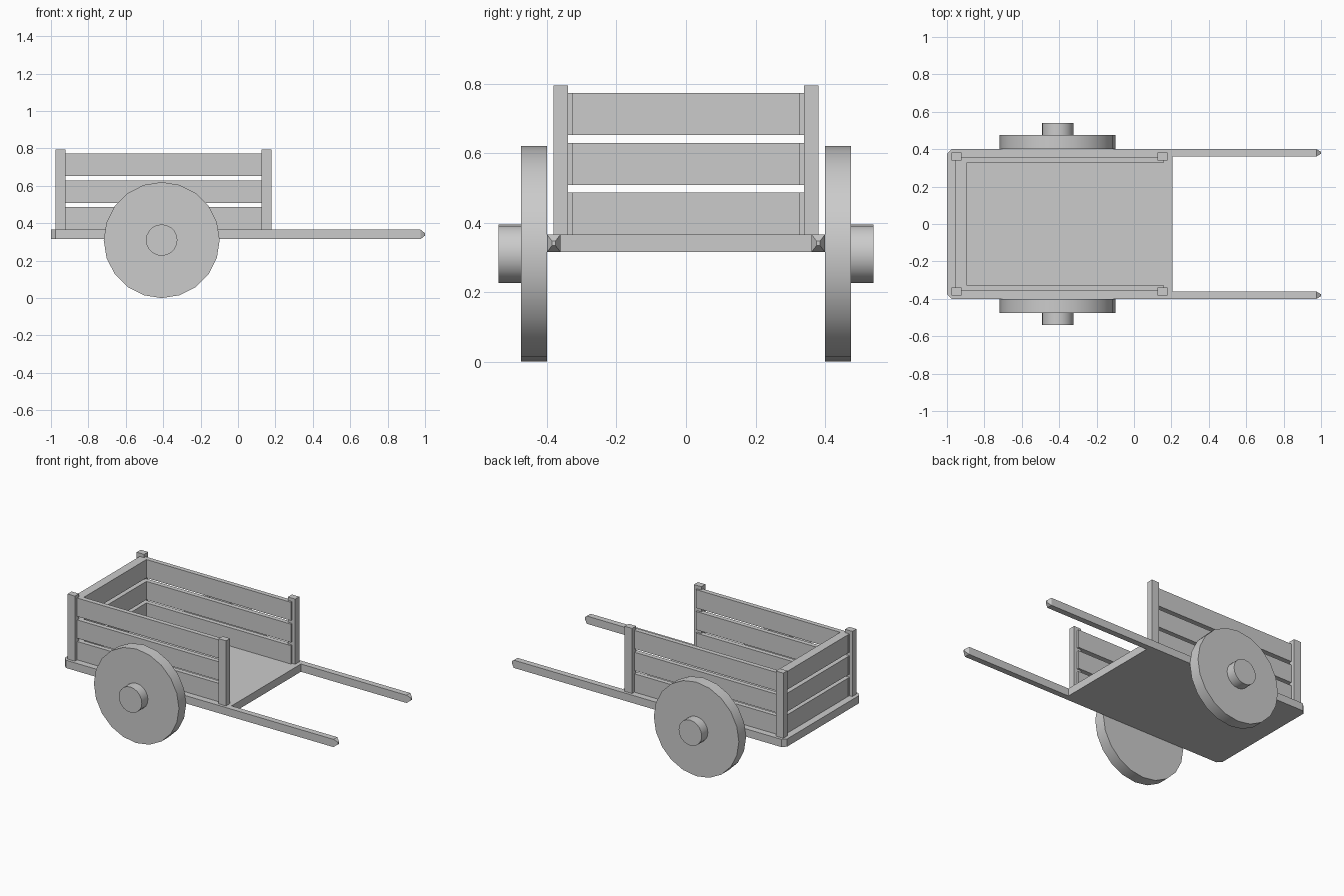
import bpy, bmesh, math
from mathutils import Vector, Matrix

if "Cube" in bpy.data.objects:
    bpy.data.objects.remove(bpy.data.objects["Cube"])


def finish(bm, name):
    bmesh.ops.recalc_face_normals(bm, faces=bm.faces)
    mesh = bpy.data.meshes.new(name)
    bm.to_mesh(mesh)
    bm.free()
    ob = bpy.data.objects.new(name, mesh)
    bpy.context.collection.objects.link(ob)
    return ob


def box(name, x, y, z):
    bm = bmesh.new()
    lo, hi = Vector((x[0], y[0], z[0])), Vector((x[1], y[1], z[1]))
    size = hi - lo
    mat = Matrix.Translation((lo + hi) / 2) @ Matrix.Diagonal((*size, 1))
    bmesh.ops.create_cube(bm, size=1, matrix=mat)
    return finish(bm, name)


def disc(name, radius, y0, y1, sides=20):
    bm = bmesh.new()
    mat = Matrix.Translation((-0.408, (y0 + y1) / 2, 0.31)) @ Matrix.Rotation(math.pi / 2, 4, 'X')
    bmesh.ops.create_cone(bm, cap_ends=True, segments=sides, radius1=radius,
                          radius2=radius, depth=abs(y1 - y0), matrix=mat)
    ob = finish(bm, name)
    bpy.ops.object.select_all(action='DESELECT')
    ob.select_set(True)
    bpy.context.view_layer.objects.active = ob
    bpy.ops.object.shade_smooth_by_angle(angle=math.radians(30))
    return ob


# Flat bed and two handles as one U-shaped slab
Z0, Z1 = 0.315, 0.366
half = [(-1, 0.375), (-0.975, 0.4), (0.976, 0.4), (0.976, 0.361), (0.206, 0.361)]
outline = half + [(x, -y) for x, y in reversed(half)]
bm = bmesh.new()
base = bm.faces.new([bm.verts.new((x, y, Z0)) for x, y in outline])
ext = bmesh.ops.extrude_face_region(bm, geom=[base], use_keep_orig=True)
top = [g for g in ext["geom"] if isinstance(g, bmesh.types.BMVert)]
bmesh.ops.translate(bm, verts=top, vec=(0, 0, Z1 - Z0))

# Pinched handle tips
for face in [f for f in bm.faces if all(v.co.x > 0.97 for v in f.verts)]:
    tip = bmesh.ops.extrude_discrete_faces(bm, faces=[face])["faces"][0]
    c = tip.calc_center_median()
    for v in tip.verts:
        v.co = c + (v.co - c) * 0.25 + Vector((0.024, 0, 0))
finish(bm, "bed_and_handles")

# Slat heights shared by the sides and back
slats = [(Z1, 0.487), (0.508, 0.629), (0.652, 0.773)]

for s, side in ((-1, "near"), (1, "far")):
    def span(a, b):
        return sorted((s * a, s * b))

    # Corner posts
    for x, end in ((-0.949, "rear"), (0.153, "front")):
        box(f"{side}_{end}_post", (x - 0.027, x + 0.027), span(0.339, 0.381), (Z1, 0.795))
    # Side slats
    for i, z in enumerate(slats):
        box(f"{side}_side_slat_{i + 1}", (-0.955, 0.157), span(0.326, 0.357), z)
    # Solid wheel and hub
    disc(f"{side}_wheel", 0.31, s * 0.4, s * 0.475)
    disc(f"{side}_hub", 0.084, s * 0.475, s * 0.539)

# Back slats
for i, z in enumerate(slats):
    box(f"back_slat_{i + 1}", (-0.954, -0.896), (-0.34, 0.34), z)
